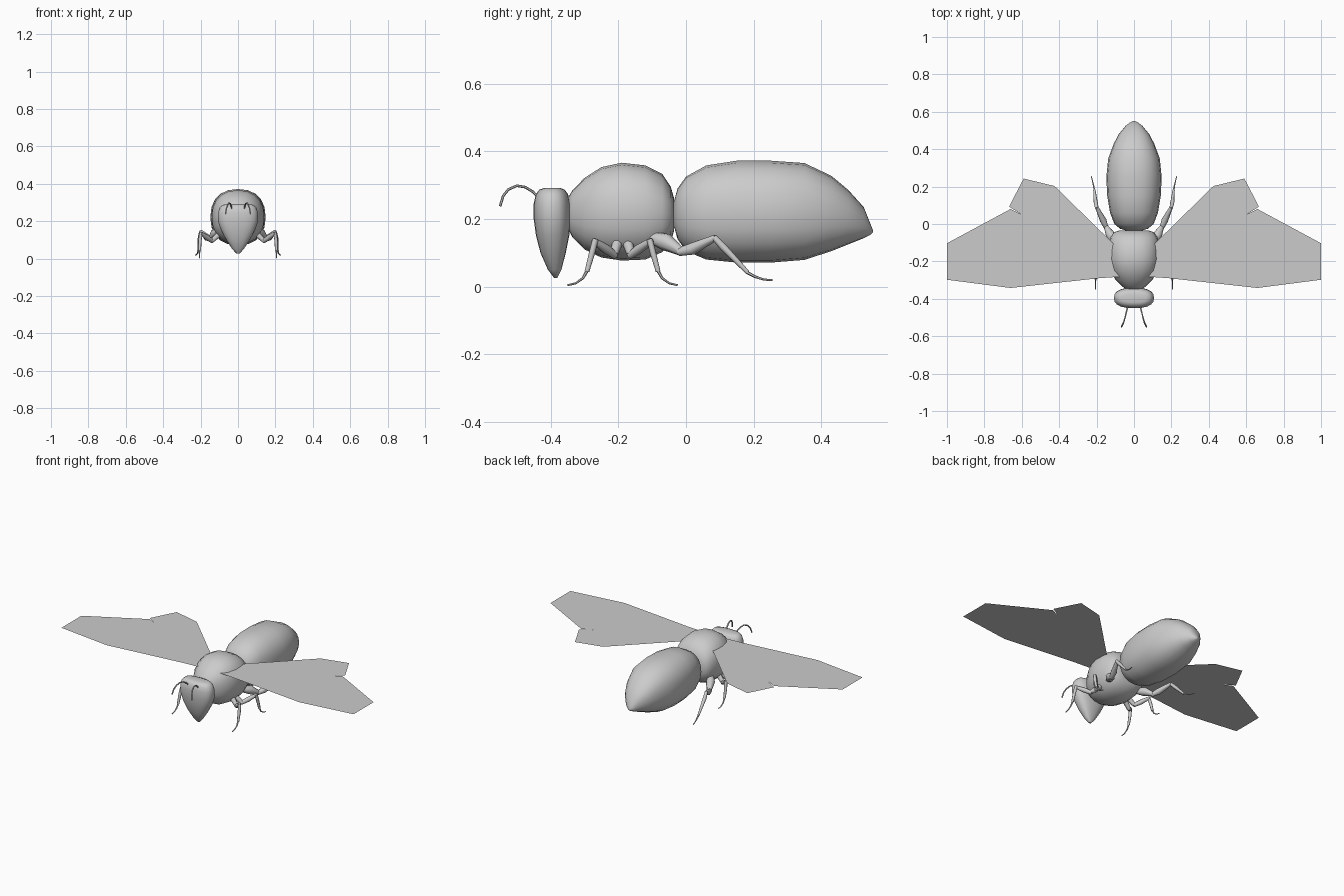
import bpy, bmesh, math
from mathutils import Vector

grey = bpy.data.materials.new("plain grey")
grey.diffuse_color = (0.6, 0.6, 0.6, 1)


def make(name, bm, smooth=True):
    if smooth:
        bmesh.ops.recalc_face_normals(bm, faces=bm.faces)
    me = bpy.data.meshes.new(name)
    bm.to_mesh(me)
    bm.free()
    me.materials.append(grey)
    ob = bpy.data.objects.new(name, me)
    bpy.context.collection.objects.link(ob)
    if smooth:
        bpy.ops.object.select_all(action='DESELECT')
        ob.select_set(True)
        bpy.context.view_layer.objects.active = ob
        bpy.ops.object.shade_smooth_by_angle(angle=math.radians(50))
    return ob


def skin(bm, rings):
    """Join rings of points into a capped tube."""
    rows = [[bm.verts.new(p) for p in r] for r in rings]
    n = len(rows[0])
    for a, b in zip(rows, rows[1:]):
        for i in range(n):
            j = (i + 1) % n
            bm.faces.new((a[i], a[j], b[j], b[i]))
    bm.faces.new(rows[0])
    bm.faces.new(rows[-1])


def oval(n, power):
    """Unit rounded-square section."""
    pts = []
    for i in range(n):
        t = 2 * math.pi * i / n
        c, s = math.cos(t), math.sin(t)
        pts.append((math.copysign(abs(c) ** (2 / power), c),
                    math.copysign(abs(s) ** (2 / power), s)))
    return pts


def body(name, stations, power):
    """Stations along y: (y, half width, low z, high z)."""
    bm = bmesh.new()
    skin(bm, [[(w * c, y, (lo + hi) / 2 + (hi - lo) / 2 * s) for c, s in oval(20, power)]
              for y, w, lo, hi in stations])
    make(name, bm)


def limb(name, points, sides=8):
    """Tapered tube through (x, y, z, radius) points."""
    bm = bmesh.new()
    ps = [Vector(p[:3]) for p in points]
    rings = []
    for i, p in enumerate(ps):
        d = (ps[min(i + 1, len(ps) - 1)] - ps[max(i - 1, 0)]).normalized()
        u = d.cross(Vector((1, 0, 0.05))).normalized()
        v = d.cross(u)
        rings.append([p + points[i][3] * (math.cos(t) * u + math.sin(t) * v)
                      for t in (2 * math.pi * k / sides for k in range(sides))])
    skin(bm, rings)
    make(name, bm)


# abdomen and thorax
body("abdomen", [(-0.036, 0.04, 0.18, 0.25), (-0.025, 0.075, 0.14, 0.29), (0.0, 0.105, 0.105, 0.325),
                 (0.06, 0.128, 0.08, 0.358), (0.15, 0.143, 0.071, 0.372), (0.25, 0.148, 0.071, 0.372),
                 (0.35, 0.138, 0.079, 0.365), (0.43, 0.108, 0.105, 0.327), (0.48, 0.082, 0.125, 0.285),
                 (0.525, 0.045, 0.143, 0.235), (0.545, 0.018, 0.153, 0.185), (0.552, 0.004, 0.16, 0.168)], 2.3)
body("thorax", [(-0.35, 0.04, 0.175, 0.26), (-0.335, 0.062, 0.145, 0.285), (-0.30, 0.098, 0.11, 0.321),
                (-0.25, 0.126, 0.086, 0.353), (-0.19, 0.14, 0.077, 0.366), (-0.12, 0.138, 0.08, 0.358),
                (-0.07, 0.126, 0.102, 0.333), (-0.045, 0.108, 0.132, 0.295), (-0.035, 0.08, 0.165, 0.26)], 2.3)

# head: upright sections (z, half width, front y, back y)
head = [(0.026, 0.008, -0.39, -0.38), (0.05, 0.03, -0.408, -0.368), (0.10, 0.063, -0.43, -0.355),
        (0.15, 0.09, -0.443, -0.345), (0.20, 0.107, -0.45, -0.34), (0.245, 0.107, -0.45, -0.342),
        (0.272, 0.098, -0.444, -0.348), (0.286, 0.085, -0.434, -0.358), (0.291, 0.065, -0.42, -0.37)]
bm = bmesh.new()
skin(bm, [[(w * c, (a + b) / 2 + (b - a) / 2 * s, z) for c, s in oval(20, 2.5)] for z, w, a, b in head])
make("head", bm)

wing = [(0.05, -0.28), (0.19, -0.29), (0.66, -0.342), (1.0, -0.298), (1.0, -0.103), (0.66, 0.08),
        (0.60, 0.05), (0.668, 0.093), (0.59, 0.243), (0.425, 0.203), (0.10, -0.115), (0.05, -0.14)]

for s, side in ((1, "right"), (-1, "left")):
    # flat wing sheet, facing up
    bm = bmesh.new()
    f = bm.faces.new([bm.verts.new((s * x, y, 0.305)) for x, y in wing])
    f.normal_update()
    if f.normal.z < 0:
        f.normal_flip()
    bmesh.ops.triangulate(bm, faces=[f])
    make(side + "_wing", bm, False)

    # curved antenna
    limb(side + "_antenna", [(s * 0.033, -0.435, 0.262, 0.004), (s * 0.036, -0.452, 0.28, 0.004),
                             (s * 0.042, -0.475, 0.294, 0.004), (s * 0.048, -0.50, 0.298, 0.004),
                             (s * 0.055, -0.525, 0.287, 0.004), (s * 0.062, -0.54, 0.268, 0.004),
                             (s * 0.067, -0.549, 0.238, 0.004)], 6)

    # front and middle legs mirror each other about the thorax centre
    for d, pair in ((-1, "front"), (1, "middle")):
        def at(x, off, z, r):
            return (s * x, -0.1875 + d * off, z, r)
        leg = f"{side}_{pair}_leg_"
        limb(leg + "hip", [at(0.09, 0.012, 0.14, 0.017), at(0.14, 0.025, 0.095, 0.012)])
        limb(leg + "thigh", [at(0.135, 0.022, 0.092, 0.011), at(0.165, 0.05, 0.112, 0.014),
                             at(0.198, 0.086, 0.136, 0.009)])
        limb(leg + "shin", [at(0.198, 0.08, 0.14, 0.009), at(0.203, 0.09, 0.10, 0.009),
                            at(0.205, 0.105, 0.045, 0.007)])
        limb(leg + "foot", [at(0.205, 0.104, 0.048, 0.005), at(0.206, 0.117, 0.025, 0.004),
                            at(0.206, 0.138, 0.01, 0.003), at(0.206, 0.163, 0.004, 0.003)], 6)

    # long hind leg
    leg = side + "_hind_leg_"
    limb(leg + "hip", [(s * 0.10, -0.10, 0.145, 0.018), (s * 0.125, -0.06, 0.132, 0.026),
                       (s * 0.15, -0.012, 0.102, 0.012)])
    limb(leg + "thigh", [(s * 0.148, -0.022, 0.102, 0.012), (s * 0.165, 0.02, 0.112, 0.018),
                         (s * 0.198, 0.088, 0.145, 0.009)])
    limb(leg + "shin", [(s * 0.198, 0.083, 0.146, 0.009), (s * 0.204, 0.11, 0.117, 0.011),
                        (s * 0.212, 0.182, 0.042, 0.006)])
    limb(leg + "foot", [(s * 0.212, 0.18, 0.042, 0.005), (s * 0.216, 0.205, 0.029, 0.004),
                        (s * 0.222, 0.23, 0.021, 0.003), (s * 0.228, 0.255, 0.019, 0.003)], 6)
